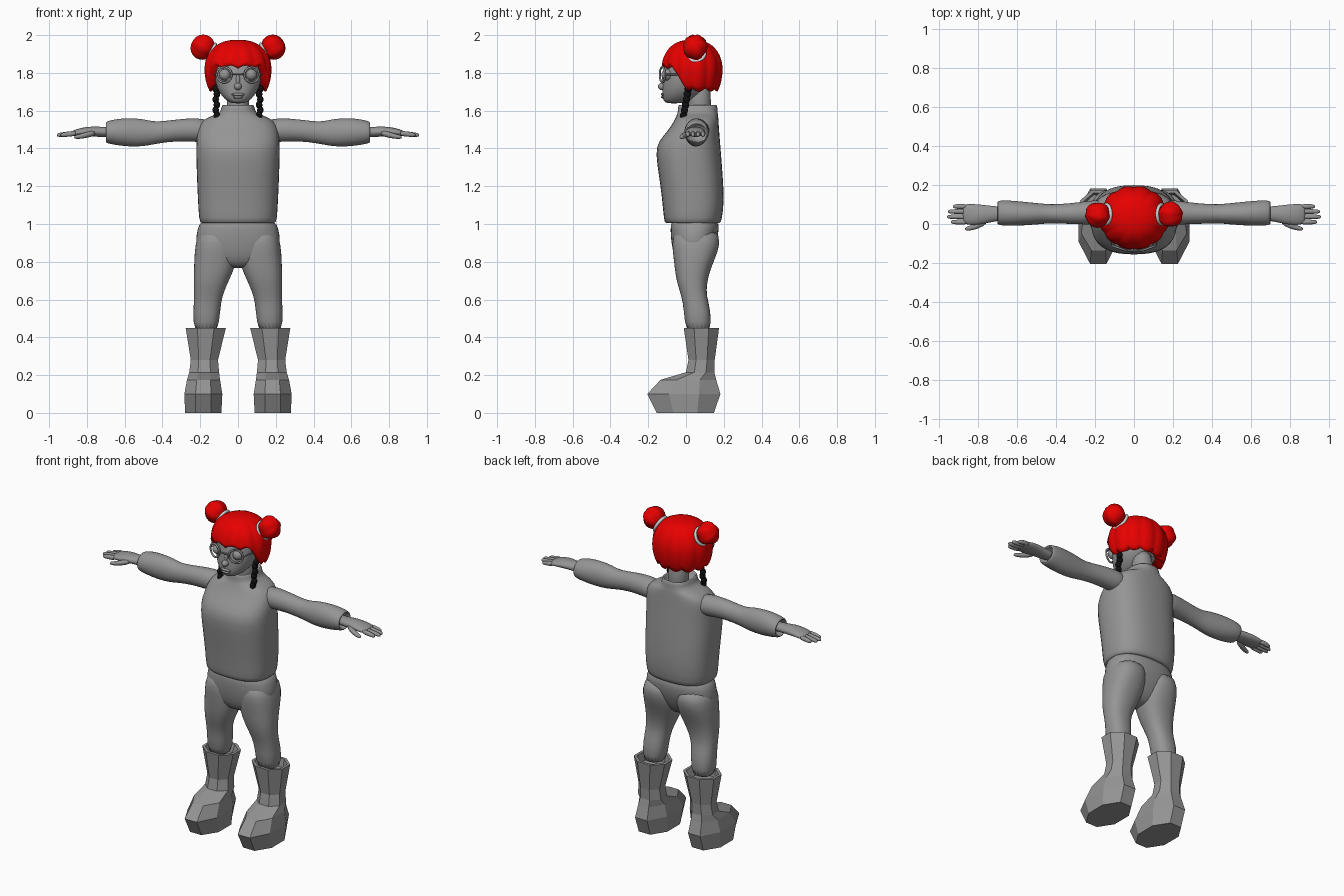
import bpy, bmesh
from math import sin, cos, pi, acos, copysign
from mathutils import Matrix, Vector

cube = bpy.data.objects.get("Cube")
if cube:
    bpy.data.objects.remove(cube)


def material(name, rgb):
    m = bpy.data.materials.new(name)
    m.use_nodes = True
    m.diffuse_color = (*rgb, 1)
    m.node_tree.nodes["Principled BSDF"].inputs["Base Color"].default_value = (*rgb, 1)
    return m


GREY = material("plain grey", (0.3, 0.3, 0.3))
RED = material("hair red", (0.8, 0.0, 0.0))
BLACK = material("braid black", (0.005, 0.005, 0.005))
PALE = material("hair tie pale grey", (0.65, 0.65, 0.65))
SIDES = (("left", 1), ("right", -1))


def finish(name, bm, mat, smooth=True, subdiv=0):
    bmesh.ops.recalc_face_normals(bm, faces=bm.faces)
    mesh = bpy.data.meshes.new(name)
    bm.to_mesh(mesh)
    bm.free()
    mesh.materials.append(mat)
    ob = bpy.data.objects.new(name, mesh)
    bpy.context.collection.objects.link(ob)
    mesh.polygons.foreach_set("use_smooth", [smooth] * len(mesh.polygons))
    if subdiv:
        ob.modifiers.new("Subdivision", "SUBSURF").levels = subdiv
        ob.modifiers["Subdivision"].render_levels = subdiv
    return ob


def loft(name, rings, mat=GREY, n=20, power=1.0, axis="z", side=1, smooth=True, subdiv=1):
    """Skin rounded sections, each given as (station, low, high, low, high)."""
    bm = bmesh.new()
    top = cos(pi / n) ** power
    rows = []
    for t, a0, a1, b0, b1 in rings:
        row = []
        for i in range(n):
            ang = 2 * pi * (i + 0.5) / n
            u, v = (copysign(abs(f(ang)) ** power, f(ang)) / top for f in (cos, sin))
            a = (a0 + a1 + (a1 - a0) * u) / 2
            b = (b0 + b1 + (b1 - b0) * v) / 2
            p = (a, b, t) if axis == "z" else (t, a, b)
            row.append(bm.verts.new((side * p[0], p[1], p[2])))
        rows.append(row)
    for lo, hi in zip(rows, rows[1:]):
        for i in range(n):
            bm.faces.new((lo[i], lo[(i + 1) % n], hi[(i + 1) % n], hi[i]))
    bm.faces.new(rows[0])
    bm.faces.new(rows[-1])
    return finish(name, bm, mat, smooth, subdiv)


def ball(name, centre, size, mat=GREY, lobes=0, turn=None):
    bm = bmesh.new()
    bmesh.ops.create_uvsphere(bm, u_segments=24, v_segments=14, radius=1)
    for v in bm.verts:
        if lobes:
            flat = Vector((v.co.x, v.co.y))
            ang = flat.angle_signed(Vector((1, 0)), 0) if flat.length > 1e-4 else 0
            v.co *= 1 + 0.06 * cos(lobes * ang) * flat.length
    m = Matrix.Translation(centre) @ (turn or Matrix()) @ Matrix.Diagonal((*size, 1))
    bmesh.ops.transform(bm, matrix=m, verts=bm.verts)
    return finish(name, bm, mat)


def ring(name, centre, normal, major, minor, mat=GREY):
    bpy.ops.mesh.primitive_torus_add(
        location=centre, rotation=Vector(normal).to_track_quat("Z", "Y").to_euler(),
        major_radius=major, minor_radius=minor, major_segments=28, minor_segments=8)
    ob = bpy.context.object
    ob.name = name
    ob.data.materials.append(mat)
    ob.data.polygons.foreach_set("use_smooth", [True] * len(ob.data.polygons))


# Sweater body with hem and open collar
loft("sweater", [
    (1.01, -.17, .17, -.07, .15), (1.0, -.195, .195, -.11, .18), (1.02, -.207, .207, -.117, .19),
    (1.12, -.212, .212, -.125, .203), (1.25, -.218, .218, -.142, .195), (1.38, -.222, .222, -.163, .185),
    (1.44, -.22, .22, -.145, .18), (1.50, -.215, .215, -.09, .175), (1.55, -.195, .195, -.06, .172),
    (1.575, -.13, .13, -.05, .17), (1.59, -.09, .09, -.043, .167), (1.63, -.087, .087, -.043, .167),
    (1.632, -.075, .075, -.03, .155), (1.58, -.07, .07, -.025, .15)], power=0.78)

# Trousers
loft("trouser_hips", [
    (1.03, -.18, .18, -.07, .16), (1.0, -.208, .208, -.082, .175), (.94, -.222, .222, -.082, .172),
    (.87, -.225, .225, -.073, .15), (.80, -.16, .16, -.055, .11), (.765, -.05, .05, -.02, .07)],
    power=0.85)

for label, s in SIDES:
    loft(label + "_trouser_leg", [
        (.98, .02, .2, -.06, .165), (.9, .004, .226, -.077, .186), (.81, .004, .232, -.064, .15),
        (.74, .03, .233, -.057, .123), (.68, .058, .233, -.045, .11), (.62, .083, .232, -.025, .108),
        (.55, .095, .236, -.01, .13), (.41, .103, .238, -.005, .138)], power=0.85, side=s)

    # Chunky faceted boot with open top
    loft(label + "_boot", [
        (0, .088, .28, -.155, .148), (.1, .083, .284, -.205, .182), (.175, .095, .27, -.135, .16),
        (.215, .1, .258, .0, .15), (.28, .106, .25, .013, .152), (.45, .064, .277, -.012, .175),
        (.45, .08, .261, .004, .159), (.4, .1, .25, .01, .15)],
        n=8, side=s, smooth=False, subdiv=0)

    # Sleeve with turned-in cuff
    loft(label + "_sleeve", [
        (.13, .0, .13, 1.43, 1.55), (.22, -.003, .12, 1.435, 1.563), (.33, .0, .105, 1.44, 1.553),
        (.43, .005, .1, 1.425, 1.54), (.47, .0, .105, 1.417, 1.548), (.53, -.005, .11, 1.408, 1.56),
        (.62, -.01, .12, 1.413, 1.56), (.68, -.008, .122, 1.425, 1.548), (.70, -.002, .117, 1.43, 1.54),
        (.702, .005, .11, 1.44, 1.53), (.66, .01, .1, 1.445, 1.525)], axis="x", side=s)

    # Hand, fingers and thumb
    loft(label + "_hand", [
        (.64, .02, .09, 1.46, 1.515), (.71, .015, .09, 1.46, 1.513), (.77, .0, .098, 1.463, 1.518),
        (.83, -.008, .104, 1.463, 1.51), (.87, .0, .102, 1.463, 1.497), (.88, .01, .09, 1.47, 1.49)],
        n=12, axis="x", side=s)
    for k, (y, tip) in enumerate(((.01, .94), (.037, .96), (.064, .955), (.09, .93))):
        loft(f"{label}_finger_{k + 1}", [
            (.85, y - .014, y + .014, 1.466, 1.496), (.90, y - .013, y + .013, 1.462, 1.49),
            (tip - .01, y - .011, y + .011, 1.46, 1.483), (tip, y - .006, y + .006, 1.464, 1.478)],
            n=8, axis="x", side=s)
    loft(label + "_thumb", [
        (.75, .0, .04, 1.468, 1.5), (.80, -.025, .012, 1.455, 1.488), (.84, -.034, -.008, 1.45, 1.475),
        (.87, -.035, -.016, 1.45, 1.468)], n=8, axis="x", side=s)

# Neck and head
loft("neck", [(1.54, -.06, .06, .01, .135), (1.64, -.058, .058, .015, .132),
              (1.76, -.06, .06, .01, .13)])
loft("head", [
    (1.638, -.03, .03, -.1, -.03), (1.65, -.058, .058, -.12, .02), (1.68, -.088, .088, -.125, .07),
    (1.72, -.113, .113, -.125, .11), (1.78, -.125, .125, -.12, .14), (1.85, -.125, .125, -.115, .15),
    (1.92, -.09, .09, -.07, .12), (1.94, -.04, .04, -.02, .08)], power=0.9)

# Facial features and spectacles
ball("nose", (0, -.125, 1.728), (.02, .024, .02))
ball("nose_bridge", (0, -.114, 1.76), (.012, .014, .035))
ball("upper_lip", (0, -.121, 1.686), (.035, .012, .008))
ball("lower_lip", (0, -.12, 1.672), (.028, .013, .008))
loft("spectacle_bridge", [(-.035, -.14, -.132, 1.789, 1.797), (.035, -.14, -.132, 1.789, 1.797)],
     n=8, axis="x", subdiv=0)
for label, s in SIDES:
    ball(label + "_eye", (s * .07, -.1, 1.79), (.03, .03, .03))
    ring(label + "_spectacle_rim", (s * .073, -.125, 1.79), (s * .35, -1, 0), .041, .0055)
    loft(label + "_spectacle_arm", [(-.105, .112, .118, 1.787, 1.795), (.03, .13, .136, 1.787, 1.795)],
         n=6, axis="x", subdiv=0).matrix_world = Matrix(
             ((0, s, 0, 0), (1, 0, 0, 0), (0, 0, 1, 0), (0, 0, 0, 1)))


# Bobbed hair: lobed dome whose lower edge rises over the face
def hair_point(ang, frac):
    front = min(max((-sin(ang) - .1) / .65, 0), 1)
    lobe = abs(sin(6 * ang))
    edge = 1.70 + .125 * front * front * (3 - 2 * front) + .018 * (1 - lobe) * (1 - front) + .02 * lobe * front
    tilt = frac * acos((edge - 1.82) / (.155 if edge > 1.82 else .2))
    out = sin(tilt) ** .8 * (1 + .045 * (lobe - .6) * sin(tilt))
    z = 1.82 + cos(tilt) * (.155 if cos(tilt) > 0 else .2)
    return (.178 * out * cos(ang), .032 + .162 * out * sin(ang), z)


bm = bmesh.new()
N, ROWS = 96, 14
grid = [[bm.verts.new(hair_point(2 * pi * i / N, j / ROWS)) for i in range(N)] for j in range(1, ROWS + 1)]
crown = bm.verts.new((0, .032, 1.975))
inside = bm.verts.new((0, .04, 1.8))
for i in range(N):
    k = (i + 1) % N
    bm.faces.new((crown, grid[0][i], grid[0][k]))
    bm.faces.new((inside, grid[-1][k], grid[-1][i]))
    for lo, hi in zip(grid, grid[1:]):
        bm.faces.new((lo[i], hi[i], hi[k], lo[k]))
finish("hair", bm, RED)

# Buns, ties and braids
for label, s in SIDES:
    axis = Vector((s * .9, 0, .45)).normalized()
    turn = axis.to_track_quat("Z", "Y").to_matrix().to_4x4()
    ball(label + "_hair_bun", (s * .187, .048, 1.936), (.064, .066, .062), RED, 5, turn)
    ring(label + "_hair_tie", (s * .142, .05, 1.907), axis, .05, .009, PALE)
    for k in range(6):
        ball(f"{label}_braid_knot_{k + 1}", (s * (.115 + .003 * (-1) ** k), .012 - .005 * k, 1.715 - .028 * k),
             (.017, .019, .021), BLACK)
    ball(label + "_braid_tip", (s * .115, -.018, 1.565), (.011, .012, .015), BLACK)
